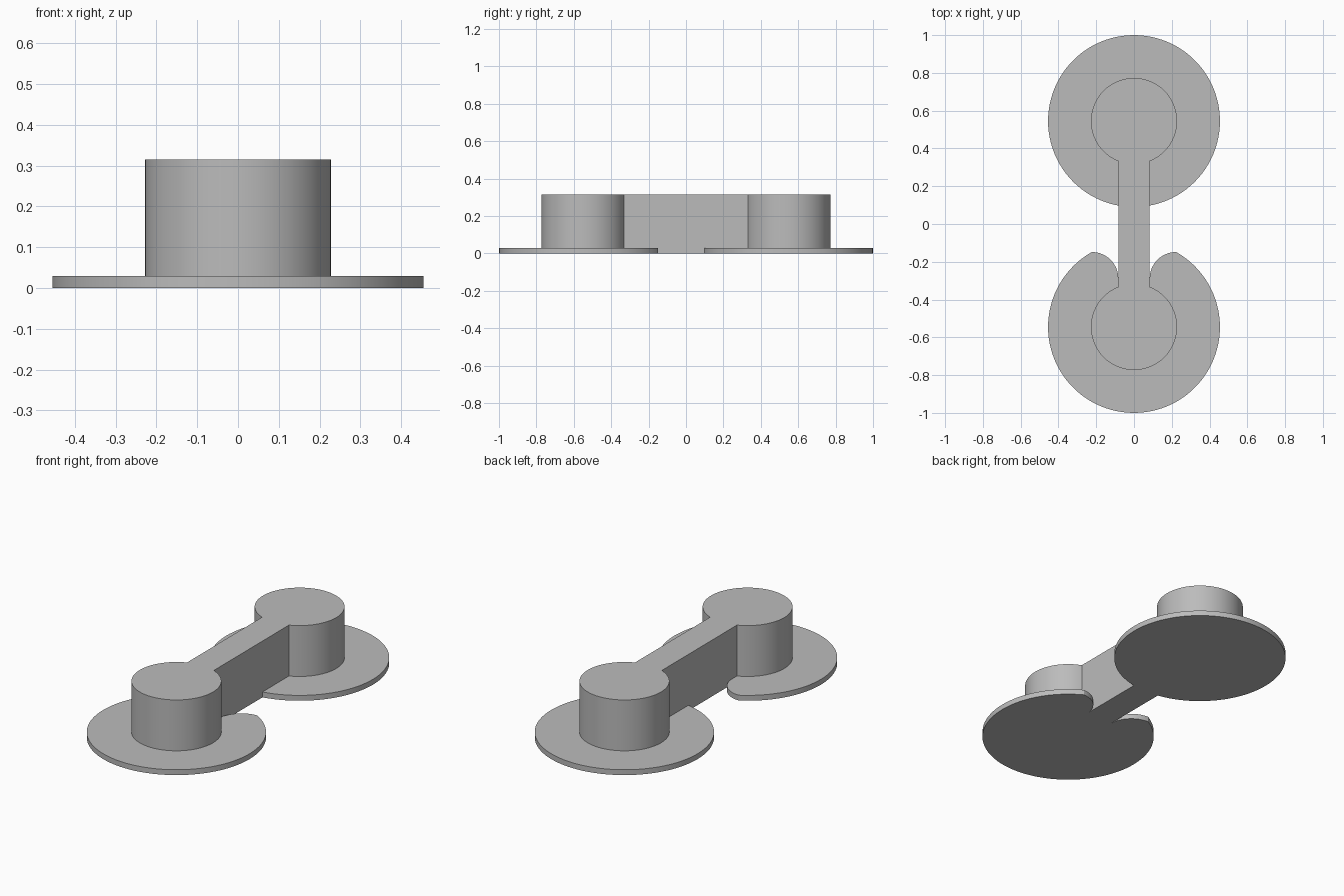
import bpy
import bmesh
from math import asin, cos, sin, pi, radians, sqrt

cube = bpy.data.objects.get("Cube")
if cube:
    bpy.data.objects.remove(cube, do_unlink=True)

END_Y = 0.545          # distance of each round end from the middle
PAD_R, PAD_H = 0.455, 0.03
PIN_R, BODY_H = 0.228, 0.315
BAR_HALF = 0.083       # half width of the bar
TIP_X, LOBE_R = 0.223, 0.14

grey = bpy.data.materials.new("plain grey")
grey.use_nodes = True
grey.diffuse_color = (0.5, 0.5, 0.5, 1)
grey.node_tree.nodes["Principled BSDF"].inputs["Base Color"].default_value = (0.5, 0.5, 0.5, 1)


def arc(cx, cy, r, start, end, steps):
    """Points along an arc, both ends included."""
    angles = [start + (end - start) * i / steps for i in range(steps + 1)]
    return [(cx + r * cos(a), cy + r * sin(a)) for a in angles]


def extrude_outline(name, outline, height):
    """Solid prism standing on the floor, from a counterclockwise outline."""
    bm = bmesh.new()
    base = bm.faces.new([bm.verts.new((x, y, 0)) for x, y in outline])
    top = bmesh.ops.extrude_face_region(bm, geom=[base], use_keep_orig=True)
    moved = [v for v in top["geom"] if isinstance(v, bmesh.types.BMVert)]
    bmesh.ops.translate(bm, verts=moved, vec=(0, 0, height))
    bmesh.ops.recalc_face_normals(bm, faces=bm.faces)
    mesh = bpy.data.meshes.new(name)
    bm.to_mesh(mesh)
    bm.free()
    mesh.materials.append(grey)
    obj = bpy.data.objects.new(name, mesh)
    bpy.context.collection.objects.link(obj)
    bpy.ops.object.select_all(action="DESELECT")
    obj.select_set(True)
    bpy.context.view_layer.objects.active = obj
    bpy.ops.object.shade_smooth_by_angle(angle=radians(30))
    return obj


# Body: two round pins joined by a straight bar, as one outline
neck = asin(BAR_HALF / PIN_R)
back_end = arc(0, END_Y, PIN_R, -pi / 2 + neck, 3 * pi / 2 - neck, 80)
front_end = [(-x, -y) for x, y in back_end]
extrude_outline("pins_and_bar", back_end + front_end, BODY_H)

# Back pad: full disc
extrude_outline("back_pad", arc(0, END_Y, PAD_R, 0, 2 * pi, 96)[:-1], PAD_H)

# Front pad: disc opened towards the bar, with a rounded lobe on each side
tip_angle = pi / 2 - asin(TIP_X / PAD_R)
tip_y = -END_Y + sqrt(PAD_R ** 2 - TIP_X ** 2)
rim = arc(0, -END_Y, PAD_R, pi - tip_angle, 2 * pi + tip_angle, 80)
right_lobe = arc(TIP_X, tip_y - LOBE_R, LOBE_R, pi / 2, pi, 16)[1:]
left_lobe = [(-x, y) for x, y in reversed(right_lobe)]
extrude_outline("front_pad", rim + right_lobe + left_lobe, PAD_H)
